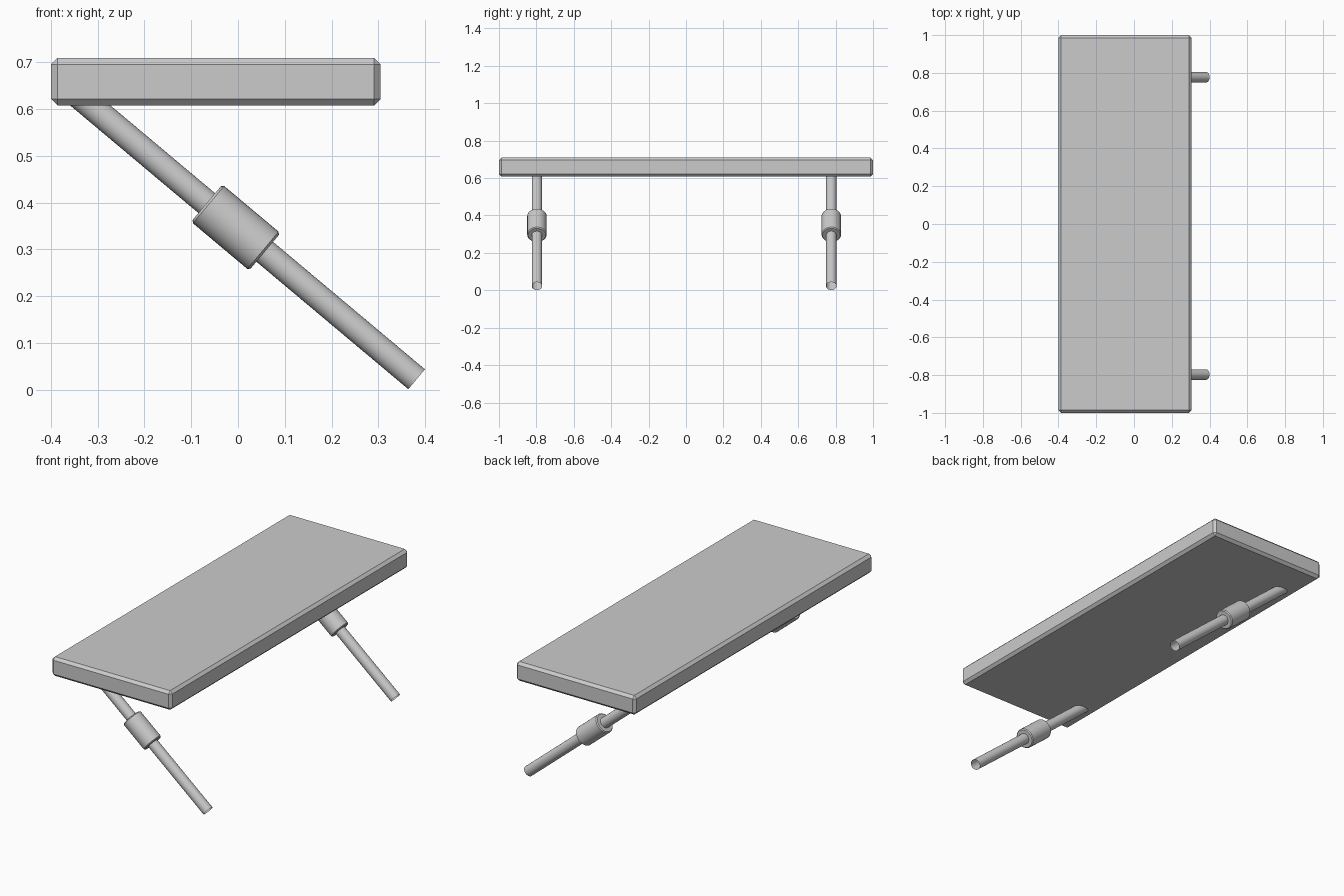
import bpy, bmesh, math
from mathutils import Vector, Matrix

if "Cube" in bpy.data.objects:
    bpy.data.objects.remove(bpy.data.objects["Cube"])

TILT = math.radians(40)
UP = Vector((-math.cos(TILT), 0, math.sin(TILT)))   # direction of a leg, foot to slab
FOOT = Vector((0.382, 0, 0.0225))
LEG_R, LEG_LEN = 0.0277, 0.98
COLLAR_R, COLLAR_LEN, COLLAR_AT = 0.052, 0.162, 0.505


def make_object(name, bm):
    mesh = bpy.data.meshes.new(name)
    bm.to_mesh(mesh)
    bm.free()
    obj = bpy.data.objects.new(name, mesh)
    bpy.context.collection.objects.link(obj)
    return obj


def add_bevel(obj, width):
    mod = obj.modifiers.new("bevel", 'BEVEL')
    mod.width = width
    mod.segments = 1
    mod.limit_method = 'ANGLE'
    mod.angle_limit = math.radians(40)


def tilted_cylinder(name, centre, radius, length, capped):
    bm = bmesh.new()
    rot = UP.to_track_quat('Z', 'Y').to_matrix().to_4x4()
    bmesh.ops.create_cone(bm, cap_ends=capped, segments=32, radius1=radius,
                          radius2=radius, depth=length,
                          matrix=Matrix.Translation(centre) @ rot)
    obj = make_object(name, bm)
    if capped:
        add_bevel(obj, 0.005)
    bpy.ops.object.select_all(action='DESELECT')
    obj.select_set(True)
    bpy.context.view_layer.objects.active = obj
    bpy.ops.object.shade_smooth_by_angle(angle=math.radians(30))
    return obj


# Chamfered table slab
bm = bmesh.new()
bmesh.ops.create_cube(bm, size=1)
bmesh.ops.scale(bm, vec=(0.705, 2.0, 0.102), verts=bm.verts)
bmesh.ops.translate(bm, vec=(-0.0475, 0, 0.659), verts=bm.verts)
add_bevel(make_object("slab", bm), 0.014)

# Slanted open tubes, each with a thick collar
for side, y in (("front", -0.797), ("back", 0.777)):
    foot = FOOT + Vector((0, y, 0))
    tilted_cylinder(side + "_leg", foot + UP * LEG_LEN / 2, LEG_R, LEG_LEN, False)
    tilted_cylinder(side + "_collar", foot + UP * COLLAR_AT, COLLAR_R, COLLAR_LEN, True)
